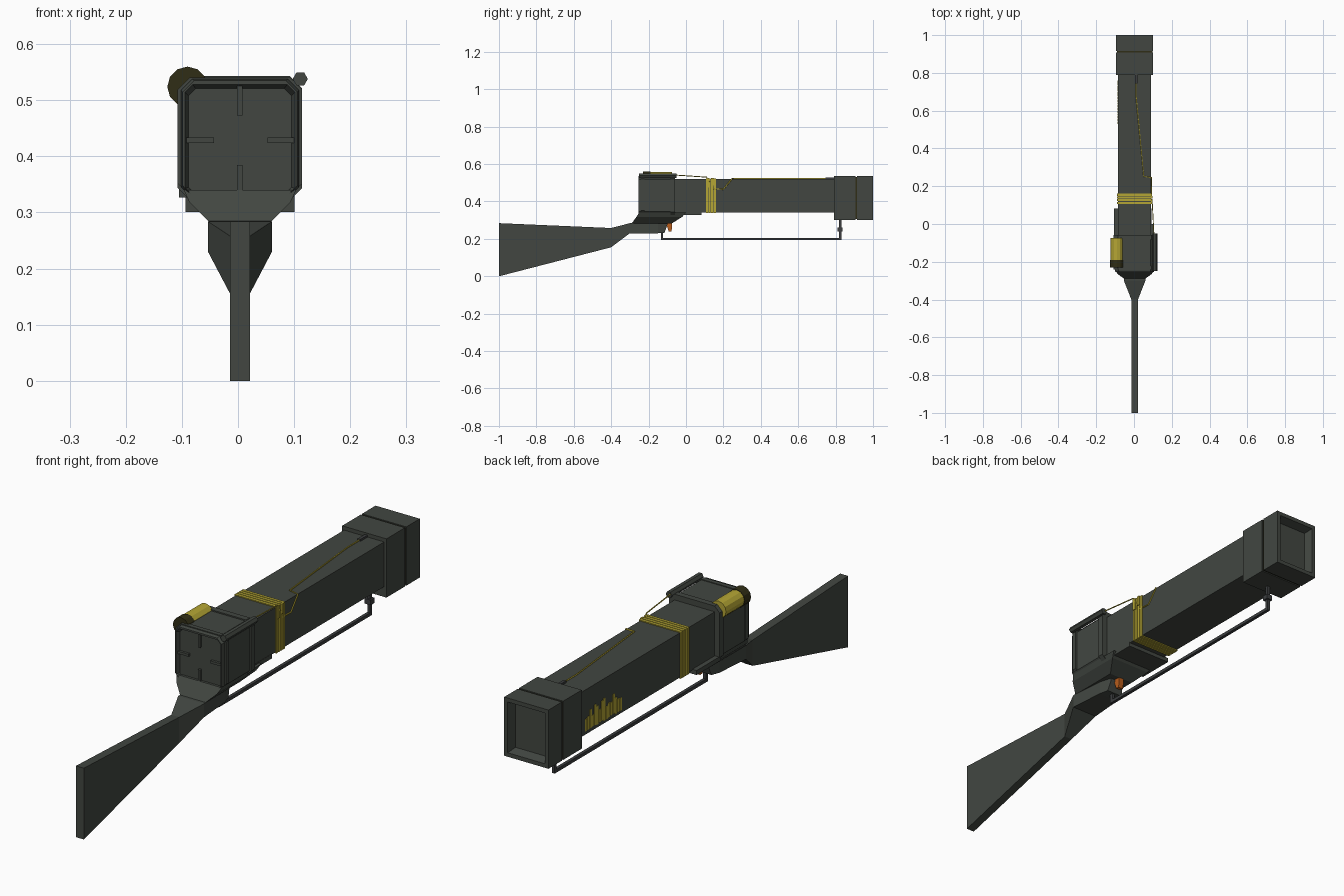
import bpy, bmesh, math, random
from mathutils import Vector

if "Cube" in bpy.data.objects:
    bpy.data.objects.remove(bpy.data.objects["Cube"])

random.seed(4)
CX = 0.0035  # centre line of the body


def material(name, rgb):
    m = bpy.data.materials.new(name)
    m.diffuse_color = (*rgb, 1)
    m.use_nodes = True
    m.node_tree.nodes["Principled BSDF"].inputs["Base Color"].default_value = m.diffuse_color
    return m


BODY = material("dark green grey", (0.054, 0.062, 0.053))
METAL = material("dark metal", (0.045, 0.048, 0.050))
YELLOW = material("dull yellow", (0.46, 0.38, 0.035))
OLIVE = material("dark olive", (0.030, 0.027, 0.008))
ORANGE = material("burnt orange", (0.48, 0.11, 0.012))


def loft(name, rings, mat):
    """Skin a list of point rings and cap both ends."""
    bm = bmesh.new()
    vs = [[bm.verts.new(p) for p in r] for r in rings]
    n = len(vs[0])
    for a, b in zip(vs, vs[1:]):
        for i in range(n):
            j = (i + 1) % n
            bm.faces.new((a[i], a[j], b[j], b[i]))
    bm.faces.new(vs[0])
    bm.faces.new(vs[-1])
    bmesh.ops.recalc_face_normals(bm, faces=bm.faces)
    me = bpy.data.meshes.new(name)
    bm.to_mesh(me)
    bm.free()
    me.materials.append(mat)
    ob = bpy.data.objects.new(name, me)
    bpy.context.collection.objects.link(ob)
    return ob


def rect(y, hw, z0, z1, cx=CX):
    return [(cx - hw, y, z0), (cx + hw, y, z0), (cx + hw, y, z1), (cx - hw, y, z1)]


def octa(y, hw, z0, z1, c):
    """Rectangle with cut corners."""
    return [(CX + x, y, z) for x, z in (
        (-hw + c, z0), (hw - c, z0), (hw, z0 + c), (hw, z1 - c),
        (hw - c, z1), (-hw + c, z1), (-hw, z1 - c), (-hw, z0 + c))]


def box(name, x, y, z, mat):
    return loft(name, [rect(v, (x[1] - x[0]) / 2, z[0], z[1], (x[0] + x[1]) / 2) for v in y], mat)


def rod(name, x, z, r, y0, y1, n, mat):
    ang = [2 * math.pi * i / n for i in range(n)]
    return loft(name, [[(x + r * math.cos(a), y, z + r * math.sin(a)) for a in ang]
                       for y in (y0, y1)], mat)


def tube(name, pts, r, n, mat):
    """Sweep an n-sided tube along a path."""
    pts = [Vector(p) for p in pts]
    rings = []
    for i, p in enumerate(pts):
        a = (p - pts[i - 1]).normalized() if i else (pts[1] - p).normalized()
        b = (pts[i + 1] - p).normalized() if i < len(pts) - 1 else a
        t = (a + b).normalized()
        ref = Vector((1, 0, 0)) if abs(t.x) < 0.8 else Vector((0, 1, 0))
        u = (ref - t * ref.dot(t)).normalized()
        w = t.cross(u)
        k = min(1.0 / max(a.dot(t), 0.5), 1.5)
        rings.append([p + r * (u * math.cos(q) + w * math.sin(q) * k)
                      for q in (2 * math.pi * (j + 0.5) / n for j in range(n))])
    return loft(name, rings, mat)


# Stock, wrist and grip in one tapering piece
loft("stock", [rect(-1.0, 0.0175, 0.0, 0.284), rect(-0.4, 0.0175, 0.155, 0.258),
               rect(-0.3, 0.057, 0.23, 0.284), rect(-0.15, 0.045, 0.23, 0.29),
               rect(-0.115, 0.035, 0.232, 0.29), rect(-0.10, 0.03, 0.275, 0.29)], BODY)

# Flared lower receiver between grip and box
loft("lower_receiver",
     [[(CX + sx * hw, y, z) for sx, y in ((-1, y0), (1, y0), (1, y1), (-1, y1))]
      for z, hw, y0, y1 in ((0.283, 0.055, -0.29, -0.075), (0.318, 0.09, -0.265, -0.02),
                            (0.34, 0.1, -0.25, 0.0))], BODY)

# Receiver box with recessed rear panel
loft("receiver", [octa(-0.06, 0.105, 0.325, 0.538, 0.02), octa(-0.245, 0.105, 0.325, 0.538, 0.02),
                  octa(-0.255, 0.102, 0.328, 0.535, 0.02), octa(-0.255, 0.098, 0.329, 0.528, 0.014),
                  octa(-0.225, 0.086, 0.335, 0.514, 0.012)], BODY)
loft("receiver_front_rim", [octa(-0.082, 0.111, 0.322, 0.543, 0.022),
                            octa(-0.058, 0.111, 0.322, 0.543, 0.022)], BODY)
loft("receiver_rear_rim", [octa(-0.24, 0.111, 0.33, 0.541, 0.022),
                           octa(-0.222, 0.111, 0.33, 0.541, 0.022)], BODY)

# Four short ribs on the rear panel
for i, (x, z) in enumerate((((-0.002, 0.008), (0.473, 0.525)), ((-0.002, 0.008), (0.33, 0.385)),
                            ((-0.092, -0.043), (0.424, 0.434)), ((0.053, 0.1), (0.424, 0.434)))):
    box(f"rear_rib_{i + 1}", x, (-0.25, -0.222), z, BODY)

# Hexagonal side rail along the upper right edge
rod("side_rail", 0.111, 0.538, 0.0135, -0.25, -0.05, 6, BODY)

# Power canister and its cap on the upper left edge
rod("canister", -0.09, 0.524, 0.034, -0.195, -0.075, 12, YELLOW)
rod("canister_cap", -0.09, 0.524, 0.036, -0.23, -0.19, 12, OLIVE)

# Barrel and the plate under it
box("barrel", (-0.086, 0.091), (-0.07, 0.8), (0.342, 0.52), BODY)
box("under_plate", (-0.105, 0.092), (-0.07, 0.083), (0.327, 0.345), BODY)

# Muzzle: two blocks with a dark groove, front one recessed
box("muzzle_rear", (-0.094, 0.101), (0.79, 0.907), (0.301, 0.535), BODY)
box("muzzle_groove", (-0.09, 0.097), (0.9, 0.92), (0.305, 0.531), OLIVE)
loft("muzzle_front", [rect(0.915, 0.0975, 0.301, 0.535), rect(1.0, 0.0975, 0.301, 0.535),
                      rect(1.0, 0.082, 0.317, 0.519), rect(0.965, 0.072, 0.328, 0.509)], BODY)

# Wire wraps around the barrel and knots on the side
for i in range(4):
    y = 0.106 + i * 0.0145
    box(f"wire_wrap_{i + 1}", (-0.09, 0.095), (y, y + 0.0115), (0.338, 0.524), YELLOW)
for i, y in enumerate((0.11, 0.135)):
    box(f"wire_knot_{i + 1}", (0.091, 0.099), (y, y + 0.014), (0.475 + 0.01 * i, 0.525), YELLOW)

# Loose wire from the receiver to the muzzle
tube("wire_rear", [(0.108, -0.07, 0.543), (0.105, -0.04, 0.54), (0.097, 0.11, 0.53),
                   (0.095, 0.13, 0.50)], 0.0025, 5, YELLOW)
tube("wire_front", [(0.093, 0.145, 0.468), (0.093, 0.2, 0.465), (0.093, 0.245, 0.52),
                    (0.052, 0.252, 0.523), (0.012, 0.67, 0.523), (0.012, 0.75, 0.523)],
     0.003, 5, YELLOW)
box("wire_socket", (0.006, 0.018), (0.745, 0.8), (0.518, 0.528), METAL)

# Ragged paint patch on the left of the barrel
for i in range(16):
    y = 0.53 + i * 0.0145
    box(f"paint_patch_{i + 1}", (-0.088, -0.085), (y, y + 0.0125),
        (0.352 + random.uniform(0, 0.008), 0.43 + random.uniform(-0.03, 0.016)), YELLOW)

# Trigger
loft("trigger", [[(CX + sx * 0.011, y, z) for sx, y in ((-1, y0), (1, y0), (1, y1), (-1, y1))]
                 for z, y0, y1 in ((0.29, -0.105, -0.075), (0.262, -0.1, -0.074),
                                   (0.24, -0.092, -0.078))], ORANGE)

# Long rod under the barrel with collar at the muzzle end
tube("under_rod", [(CX, -0.128, 0.24), (CX, -0.128, 0.199), (CX, 0.824, 0.199),
                   (CX, 0.824, 0.305)], 0.009, 4, METAL)
box("rod_collar", (CX - 0.013, CX + 0.013), (0.811, 0.837), (0.24, 0.26), METAL)
